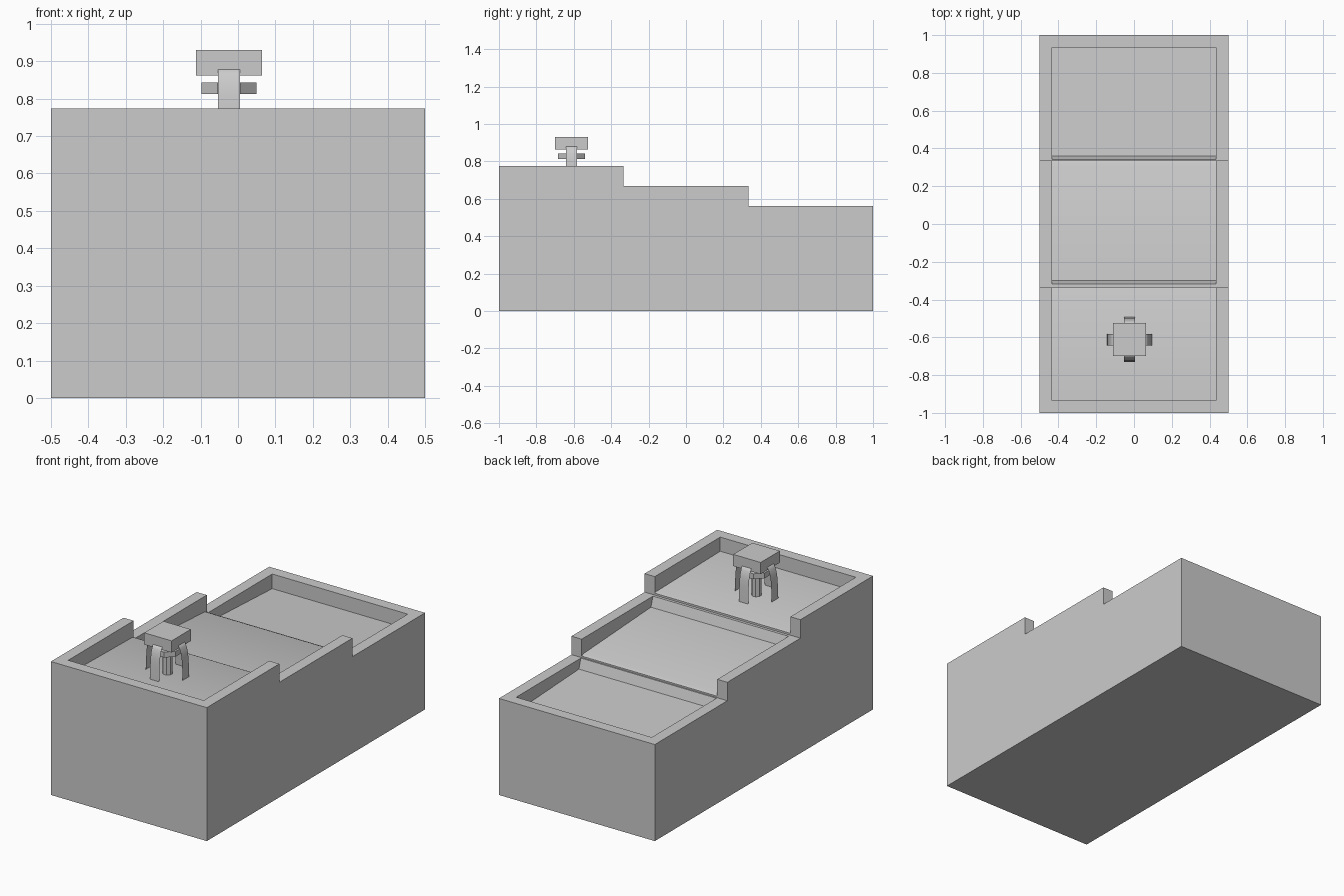
import bpy, bmesh
from math import pi, cos
from mathutils import Matrix, Vector

if "Cube" in bpy.data.objects:
    bpy.data.objects.remove(bpy.data.objects["Cube"])

CX, CY = -0.024, -0.612   # fountain centre


def new_object(name, bm):
    mesh = bpy.data.meshes.new(name)
    bm.to_mesh(mesh)
    bm.free()
    ob = bpy.data.objects.new(name, mesh)
    bpy.context.collection.objects.link(ob)
    return ob


def smooth(ob, angle=30):
    bpy.ops.object.select_all(action='DESELECT')
    ob.select_set(True)
    bpy.context.view_layer.objects.active = ob
    bpy.ops.object.shade_smooth_by_angle(angle=angle * pi / 180)


def extrude_x(name, profile, half):
    """Closed (y, z) profile extruded along x from -half to half."""
    bm = bmesh.new()
    face = bm.faces.new([bm.verts.new((-half, y, z)) for y, z in profile])
    res = bmesh.ops.extrude_face_region(bm, geom=[face])
    verts = [v for v in res['geom'] if isinstance(v, bmesh.types.BMVert)]
    bmesh.ops.translate(bm, verts=verts, vec=(2 * half, 0, 0))
    bmesh.ops.recalc_face_normals(bm, faces=bm.faces)
    return new_object(name, bm)


def prism(name, sides, radius, z0, z1, turn):
    bm = bmesh.new()
    m = Matrix.Translation((CX, CY, (z0 + z1) / 2)) @ Matrix.Rotation(turn, 4, 'Z')
    bmesh.ops.create_cone(bm, cap_ends=True, segments=sides, radius1=radius,
                          radius2=radius, depth=z1 - z0, matrix=m)
    return new_object(name, bm)


# Stepped outer body
basin = extrude_x("stepped_basin", [
    (-1, 0), (1, 0), (1, 0.56), (0.335, 0.56), (0.335, 0.667),
    (-0.335, 0.667), (-0.335, 0.774), (-1, 0.774)], 0.5)

# Hollow above the cascading, gently sloping pool surface
cutter = extrude_x("pool_cutter", [
    (-0.935, 0.692), (-0.345, 0.682), (-0.32, 0.672), (-0.30, 0.61),
    (0.315, 0.577), (0.34, 0.567), (0.36, 0.503), (0.935, 0.475),
    (0.935, 1.0), (-0.935, 1.0)], 0.435)
cutter.hide_render = True
mod = basin.modifiers.new("hollow", 'BOOLEAN')
mod.operation = 'DIFFERENCE'
mod.solver = 'EXACT'
mod.object = cutter
bpy.context.view_layer.objects.active = basin
basin.select_set(True)
bpy.ops.object.modifier_apply(modifier=mod.name)
bpy.data.objects.remove(cutter)
smooth(basin)

# Fountain column, collar and head block
prism("fountain_column", 8, 0.028, 0.66, 0.865, pi / 8)
prism("fountain_collar", 8, 0.073 / cos(pi / 8), 0.812, 0.843, pi / 8)
bm = bmesh.new()
bmesh.ops.create_cube(bm, size=1, matrix=Matrix.Translation((CX, CY, 0.896))
                      @ Matrix.Diagonal((0.176, 0.176, 0.068, 1)))
new_object("fountain_head", bm)

# Four falling water ribbons, one per side of the head
path = [(0.084, 0.88), (0.091, 0.877), (0.099, 0.862), (0.107, 0.84),
        (0.112, 0.81), (0.115, 0.775), (0.119, 0.68)]
for i in range(4):
    bm = bmesh.new()
    rot = Matrix.Translation((CX, CY, 0)) @ Matrix.Rotation(i * pi / 2, 4, 'Z')
    rows = [[bm.verts.new(rot @ Vector((r, s * 0.03, z))) for s in (-1, 1)]
            for r, z in path]
    for a, b in zip(rows, rows[1:]):
        bm.faces.new((a[1], a[0], b[0], b[1]))
    smooth(new_object(f"water_ribbon_{i + 1}", bm), 40)
